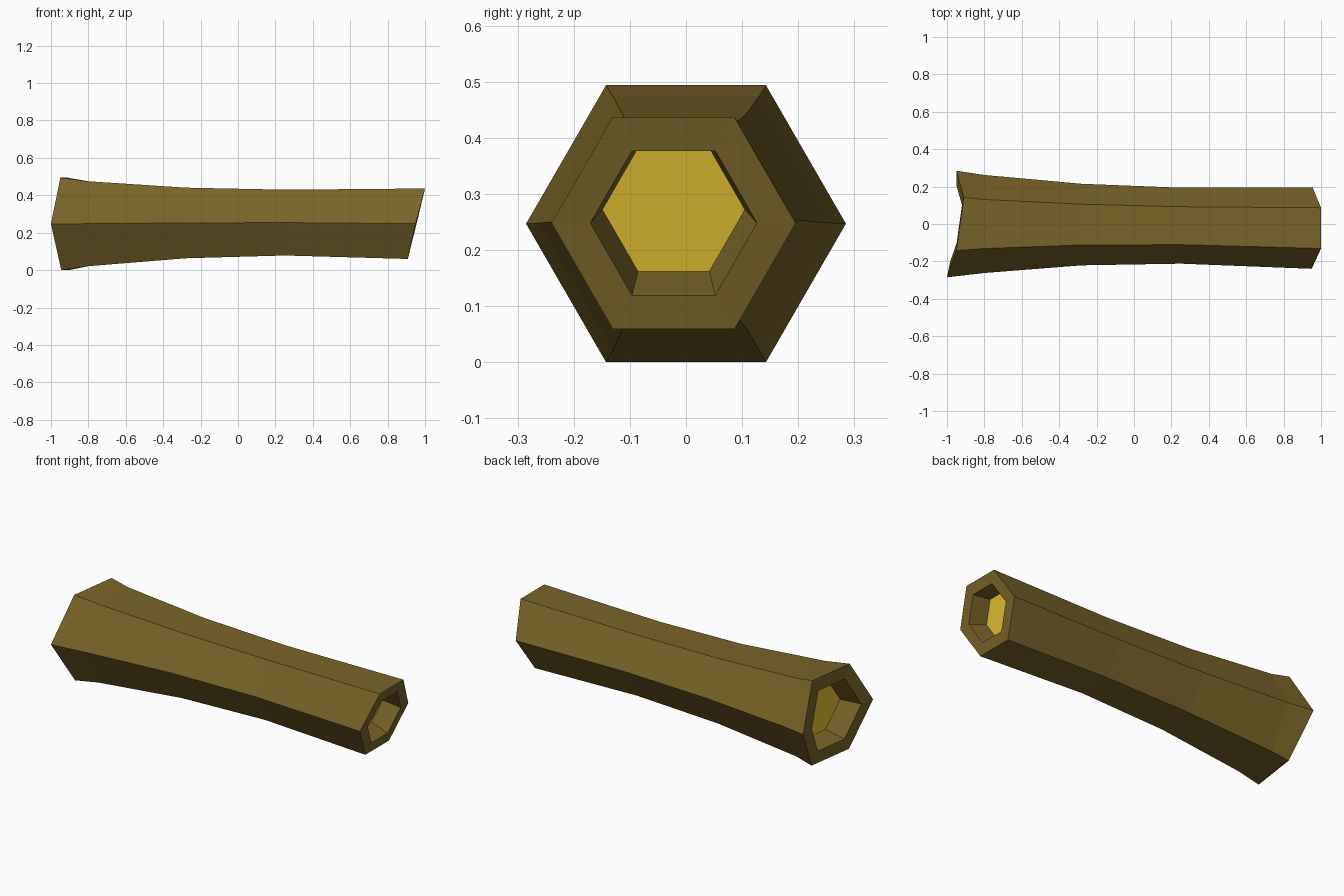
import bpy, bmesh, math
from mathutils import Vector

if "Cube" in bpy.data.objects:
    bpy.data.objects.remove(bpy.data.objects["Cube"])


def material(name, rgb):
    m = bpy.data.materials.new(name)
    m.diffuse_color = (*rgb, 1)
    m.use_nodes = True
    m.node_tree.nodes["Principled BSDF"].inputs["Base Color"].default_value = m.diffuse_color
    return m


bark = material("brown bark", (0.195, 0.127, 0.021))
heart = material("yellow wood core", (0.974, 0.658, 0.040))


def hexagon(xs, cy, cz, r):
    """Six points in the YZ plane; xs gives x for each corner, starting at +y."""
    return [Vector((xs[i], cy + r * math.cos(math.radians(60 * i)),
                    cz + r * math.sin(math.radians(60 * i)))) for i in range(6)]


def shrink(points, factor, shift=(0, 0, 0)):
    c = sum(points, Vector()) / 6
    return [c + (p - c) * factor + Vector(shift) for p in points]


# Slanted sawn ends: +y, top +y, top -y, -y, bottom -y, bottom +y
left = hexagon([-0.95, -0.91, -0.95, -1.0, -0.945, -0.905], 0, 0.247, 0.285)
right = hexagon([0.955, 1.0, 1.0, 0.95, 0.908, 0.908], -0.022, 0.248, 0.2175)

# Rings from the left hollow floor, along the bark, to the right hollow floor
rings = [
    shrink(left, 0.61, (0.12, -0.012, 0)),
    shrink(left, 0.71),
    left,
    hexagon([-0.8] * 6, 0, 0.248, 0.262),
    hexagon([-0.28] * 6, -0.003, 0.252, 0.218),
    hexagon([0.25] * 6, -0.009, 0.254, 0.203),
    right,
    shrink(right, 0.683),
    shrink(right, 0.584, (-0.1, 0, 0.024)),
]

# Hollow log
bm = bmesh.new()
loops = [[bm.verts.new(p) for p in ring] for ring in rings]
for a, b in zip(loops, loops[1:]):
    for i in range(6):
        j = (i + 1) % 6
        bm.faces.new((a[i], a[j], b[j], b[i]))
# Yellow floors inside both hollows
for loop in (loops[0], loops[-1]):
    bm.faces.new(loop).material_index = 1
bmesh.ops.recalc_face_normals(bm, faces=bm.faces)
mesh = bpy.data.meshes.new("hollow_log")
bm.to_mesh(mesh)
bm.free()
mesh.materials.append(bark)
mesh.materials.append(heart)
bpy.context.collection.objects.link(bpy.data.objects.new("hollow_log", mesh))
